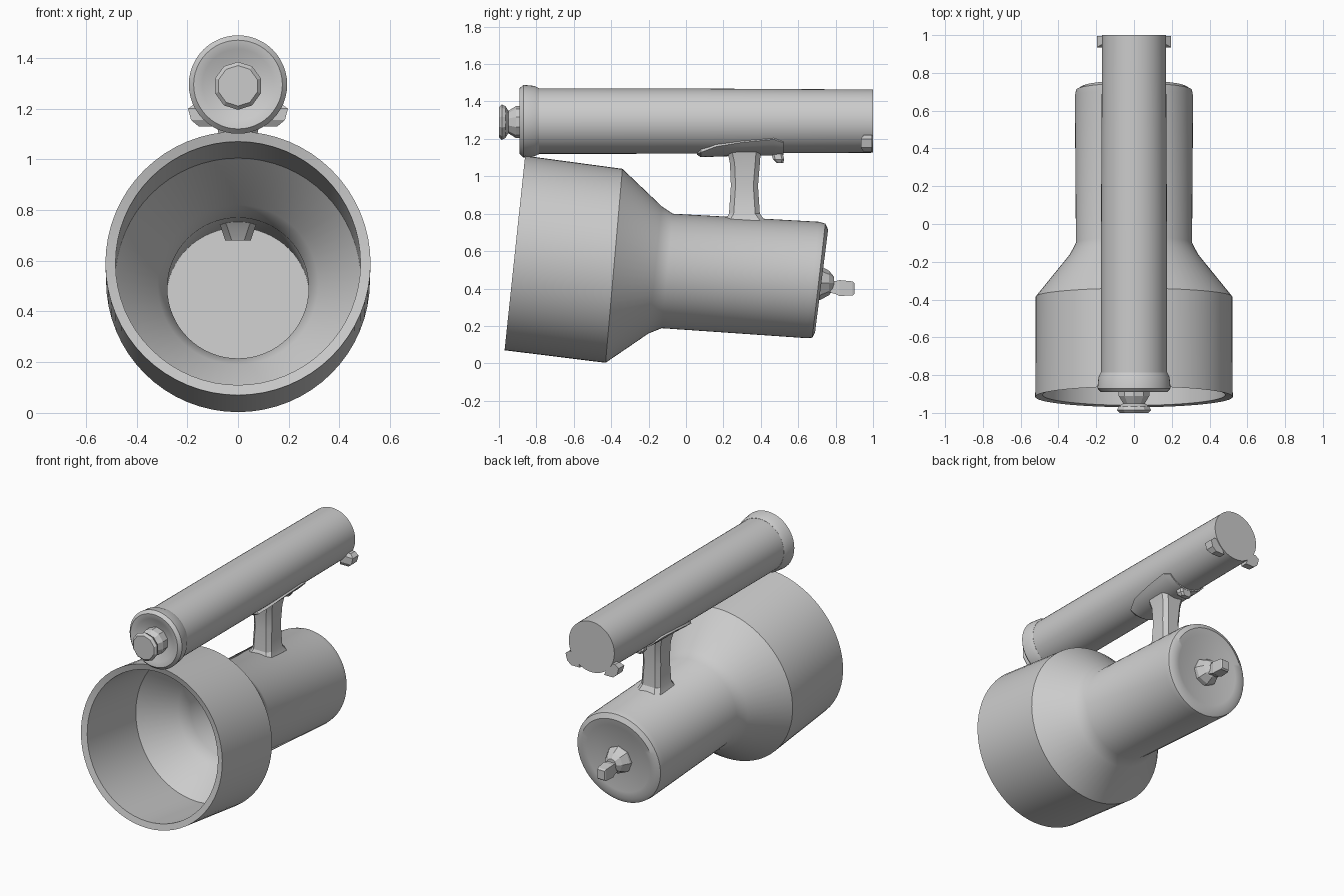
import bpy, bmesh, math
from mathutils import Vector

if "Cube" in bpy.data.objects:
    bpy.data.objects.remove(bpy.data.objects["Cube"])


def finish(name, bm, angle=35):
    bmesh.ops.recalc_face_normals(bm, faces=bm.faces)
    mesh = bpy.data.meshes.new(name)
    bm.to_mesh(mesh)
    bm.free()
    ob = bpy.data.objects.new(name, mesh)
    bpy.context.collection.objects.link(ob)
    bpy.ops.object.select_all(action='DESELECT')
    ob.select_set(True)
    bpy.context.view_layer.objects.active = ob
    bpy.ops.object.shade_smooth_by_angle(angle=math.radians(angle))
    return ob


def loft(name, rings, angle=35):
    """Skin a list of equal-length point rings and cap both ends."""
    bm = bmesh.new()
    loops = [[bm.verts.new(p) for p in ring] for ring in rings]
    n = len(loops[0])
    for a, b in zip(loops, loops[1:]):
        for i in range(n):
            j = (i + 1) % n
            bm.faces.new((a[i], a[j], b[j], b[i]))
    bm.faces.new(loops[0])
    bm.faces.new(loops[-1])
    return finish(name, bm, angle)


def tilted_ring(yt, zt, yb, zb, n=64):
    """Circle whose top and bottom points are given in the side view."""
    top, bot = Vector((0, yt, zt)), Vector((0, yb, zb))
    c, up = (top + bot) / 2, (top - bot) / 2
    side = Vector((up.length, 0, 0))
    return [c + up * math.cos(t) + side * math.sin(t)
            for t in (2 * math.pi * i / n for i in range(n))]


def turned(name, profile, z, n=48, angle=35):
    """Lathe (y, radius) pairs around a horizontal axis at height z."""
    return loft(name, [tilted_ring(y, z + r, y, z - r, n) for y, r in profile], angle)


def box_ring(z, x, y0, y1, c=0.025):
    """Horizontal rectangle with chamfered corners."""
    return [(x - c, y0, z), (x, y0 + c, z), (x, y1 - c, z), (x - c, y1, z),
            (c - x, y1, z), (-x, y1 - c, z), (-x, y0 + c, z), (c - x, y0, z)]


# hollow lamp body: inside back wall, out over the lip, back to the rear cap
body = [
    (0.65, 0.73, 0.60, 0.165),
    (-0.08, 0.77, -0.13, 0.215),
    (-0.15, 0.82, -0.21, 0.19),
    (-0.35, 1.005, -0.43, 0.04),
    (-0.85, 1.07, -0.96, 0.11),
    (-0.86, 1.11, -0.97, 0.07),
    (-0.34, 1.04, -0.43, 0.003),
    (-0.13, 0.84, -0.20, 0.16),
    (-0.07, 0.80, -0.13, 0.188),
    (0.71, 0.757, 0.64, 0.135),
    (0.745, 0.747, 0.675, 0.137),
    (0.76, 0.715, 0.69, 0.165),
    (0.75, 0.67, 0.69, 0.21),
    (0.72, 0.59, 0.685, 0.29),
]
loft("lamp_body", [tilted_ring(*r) for r in body])

# rear switch: faceted boss and flat lever
turned("switch_boss", [(0.66, 0.09), (0.72, 0.09), (0.765, 0.065), (0.79, 0.035)],
       0.43, 8, 15)
loft("switch_lever", [
    [(sx * w, y, z + sz * h) for sx, sz in ((-1, -1), (1, -1), (1, 1), (-1, 1))]
    for y, z, w, h in ((0.75, 0.415, 0.03, 0.03), (0.80, 0.405, 0.03, 0.035),
                       (0.82, 0.403, 0.035, 0.042), (0.89, 0.40, 0.03, 0.038),
                       (0.90, 0.40, 0.025, 0.03))], 15)

# tubular handle with front collar
turned("handle_tube", [(-0.80, 0.175), (0.1, 0.174), (1.0, 0.169)], 1.295)
turned("handle_collar", [(-0.86, 0.10), (-0.885, 0.14), (-0.89, 0.175), (-0.87, 0.194),
                         (-0.81, 0.188), (-0.785, 0.176)], 1.295)
turned("handle_knob", [(-0.84, 0.085), (-0.91, 0.085), (-0.95, 0.06),
                       (-0.965, 0.085), (-0.985, 0.095), (-1.0, 0.08)], 1.29, 10, 20)

# support post, reaching through the body wall
loft("support_post", [box_ring(*r) for r in (
    (0.68, 0.05, 0.26, 0.36), (0.74, 0.07, 0.23, 0.39), (0.765, 0.085, 0.21, 0.42),
    (0.80, 0.07, 0.23, 0.395), (0.95, 0.065, 0.24, 0.385), (1.07, 0.07, 0.235, 0.395),
    (1.14, 0.085, 0.22, 0.40))], 25)


# saddle plate wrapped under the handle, widening toward the rear
def saddle_ring(y, half_angle, r):
    arc = [math.radians(half_angle) * (k / 6 - 1) for k in range(13)]
    outer = [(r * math.sin(a), y, 1.295 - r * math.cos(a)) for a in arc]
    inner = [(0.165 * math.sin(a), y, 1.295 - 0.165 * math.cos(a)) for a in reversed(arc)]
    return outer + inner


loft("saddle_plate", [saddle_ring(*r) for r in (
    (0.06, 14, 0.18), (0.08, 30, 0.193), (0.16, 44, 0.19), (0.30, 52, 0.185),
    (0.47, 58, 0.184), (0.52, 50, 0.18))])

# clamp screw behind the post
loft("clamp_screw", [box_ring(*r, c=0.012) for r in (
    (1.07, 0.03, 0.485, 0.52), (1.09, 0.045, 0.465, 0.525), (1.15, 0.04, 0.45, 0.51))], 15)

# small strap lugs at the rear end of the handle
for s, label in ((-1, "left"), (1, "right")):
    loft("strap_lug_" + label, [
        [(s * x0, y0, z), (s * x1, y0, z), (s * x1, 0.995, z), (s * x0, 0.995, z)]
        for z, x0, x1, y0 in ((1.13, 0.09, 0.155, 0.95), (1.155, 0.10, 0.185, 0.935),
                              (1.20, 0.12, 0.197, 0.935), (1.22, 0.13, 0.17, 0.95))], 15)
